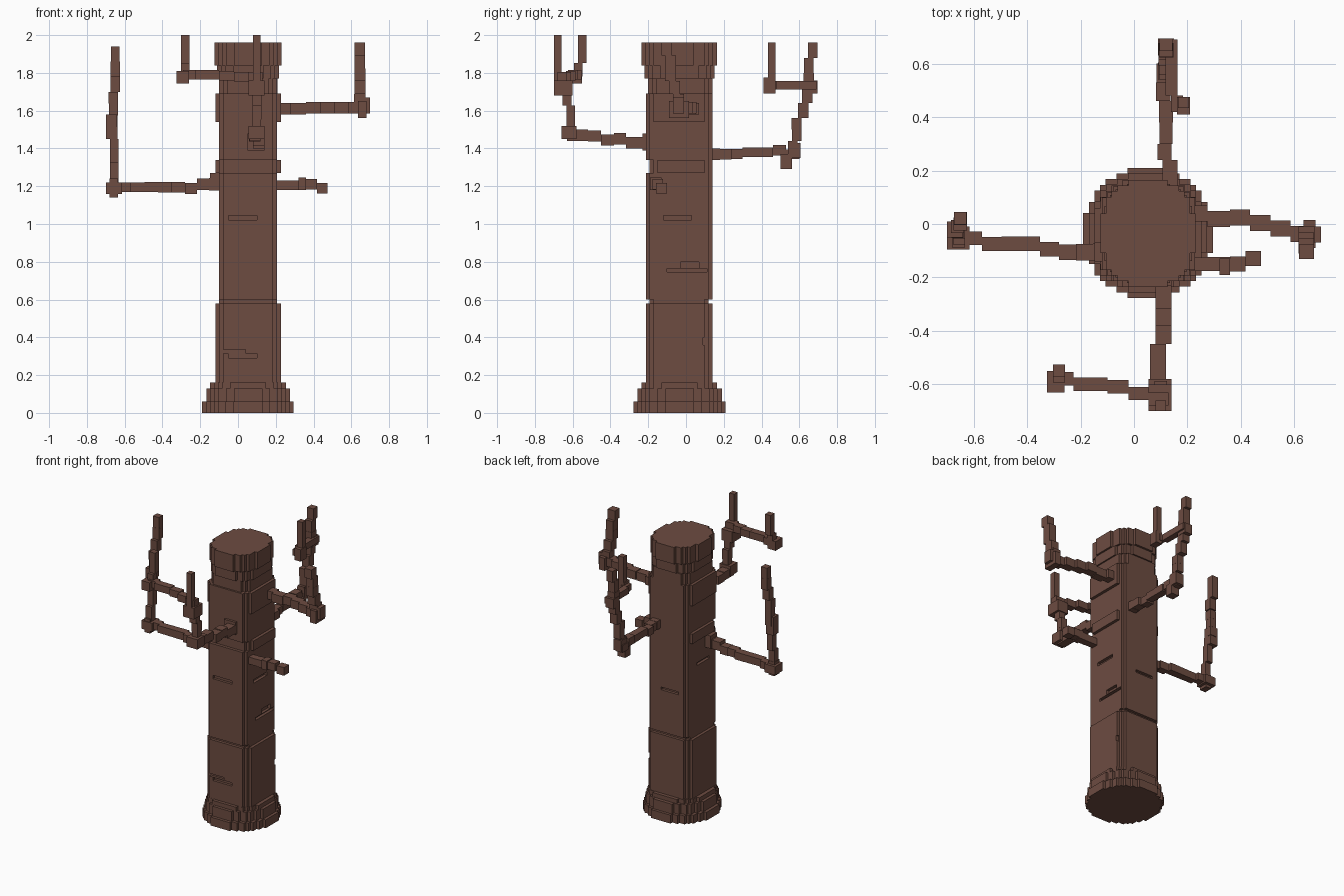
import bpy, bmesh
from mathutils import Vector

V = 0.0208  # block size of the stepped style

bark = bpy.data.materials.new("brown bark")
bark.diffuse_color = (0.153, 0.072, 0.053, 1)


def finish(name, bm):
    bmesh.ops.recalc_face_normals(bm, faces=bm.faces)
    me = bpy.data.meshes.new(name)
    bm.to_mesh(me)
    bm.free()
    me.materials.append(bark)
    ob = bpy.data.objects.new(name, me)
    bpy.context.collection.objects.link(ob)
    return ob


def add_box(bm, lo, hi):
    vs = bmesh.ops.create_cube(bm, size=1)["verts"]
    lo, hi = Vector(lo), Vector(hi)
    for v in vs:
        v.co = (lo + hi) / 2 + v.co * (hi - lo)


def trunk_section(name, z0, z1, x0, x1, y0, y1, power):
    """Stepped prism: power 2 is round, higher is squarer."""
    cx, a = (x0 + x1) / 2, (x1 - x0) / 2
    n = round((y1 - y0) / V)
    left, right = [], []
    last = None
    for j in range(n):
        t = abs((j + 0.5) / n * 2 - 1)
        w = a * (1 - t ** power) ** (1 / power)
        w = a - round((a - w) / V) * V
        ya, yb = y0 + (y1 - y0) * j / n, y0 + (y1 - y0) * (j + 1) / n
        if last is not None and abs(last - w) < 1e-6:
            right[-1], left[-1] = (cx + w, yb), (cx - w, yb)
        else:
            right += [(cx + w, ya), (cx + w, yb)]
            left += [(cx - w, ya), (cx - w, yb)]
        last = w
    bm = bmesh.new()
    f = bm.faces.new([bm.verts.new((x, y, z0)) for x, y in right + left[::-1]])
    ext = bmesh.ops.extrude_face_region(bm, geom=[f], use_keep_orig=True)["geom"]
    for v in ext:
        if isinstance(v, bmesh.types.BMVert):
            v.co.z = z1
    return finish(name, bm)


def snap(v):
    return round(v / V) * V


def branch(name, paths, knots):
    """Stepped limbs along paths of (x, y, z, thickness), with elbow knots."""
    bm = bmesh.new()
    for path in paths:
        for p, q in zip(path, path[1:]):
            a, b = Vector(p[:3]), Vector(q[:3])
            d = b - a
            ax = max(range(3), key=lambda i: abs(d[i]))
            n = max(1, round(abs(d[ax]) / 0.07))
            for i in range(n):
                s, e = a + d * (i / n), a + d * ((i + 1) / n)
                m = (s + e) / 2
                h = (p[3] + (q[3] - p[3]) * i / n) / 2
                c = [snap(m[k] - a[k]) + a[k] for k in range(3)]
                lo, hi = [k - h for k in c], [k + h for k in c]
                lo[ax], hi[ax] = min(s[ax], e[ax]), max(s[ax], e[ax])
                add_box(bm, lo, hi)
    for k in knots:
        add_box(bm, k[0::2], k[1::2])
    return finish(name, bm)


# Trunk: round flared foot, squarish shaft with collars, round top
trunk_section("foot_lower", 0, .06, -.19, .295, -.277, .21, 2)
trunk_section("foot_middle", .06, .13, -.168, .274, -.256, .19, 2.2)
trunk_section("foot_upper", .13, .16, -.147, .253, -.235, .165, 2.6)
lower = trunk_section("trunk_lower", .16, .58, -.12, .228, -.213, .14, 5)
trunk_section("trunk_seam", .58, .60, -.10, .207, -.192, .12, 6)
middle = trunk_section("trunk_middle", .60, 1.27, -.10, .207, -.213, .14, 6)
trunk_section("trunk_collar_low", 1.27, 1.34, -.12, .228, -.192, .14, 5)
trunk_section("trunk_upper", 1.34, 1.54, -.10, .207, -.213, .14, 6)
trunk_section("trunk_collar_high", 1.54, 1.69, -.12, .228, -.213, .14, 5)
trunk_section("trunk_neck", 1.69, 1.77, -.10, .207, -.2, .14, 5)
trunk_section("crown_lower", 1.77, 1.84, -.11, .217, -.22, .15, 3)
trunk_section("crown_top", 1.84, 1.96, -.125, .23, -.235, .165, 2.3)


# Bark grooves, one block deep
def grooves(ob, boxes):
    bm = bmesh.new()
    for b in boxes:
        add_box(bm, b[0::2], b[1::2])
    cutter = finish(ob.name + "_groove_cutter", bm)
    cutter.hide_render = True
    cutter.hide_viewport = True
    mod = ob.modifiers.new("grooves", "BOOLEAN")
    mod.operation, mod.object, mod.solver = "DIFFERENCE", cutter, "EXACT"


grooves(lower, [(-.12, .04, -.3, -.194, .315, .335),
                (-.05, .10, -.3, -.194, .29, .314),
                (.209, .3, .09, .12, .36, .40)])
grooves(middle, [(-.05, .10, -.3, -.194, 1.02, 1.045),
                 (.186, .3, -.10, .11, .745, .765),
                 (.186, .3, -.03, .07, .766, .80),
                 (.186, .3, -.12, .03, 1.02, 1.045),
                 (-.3, -.08, -.12, .02, 1.08, 1.10),
                 (-.04, .10, .12, .3, .90, .92)])

# Left limb with a tall upright
branch("left_branch",
       [[(-.09, -.105, 1.21, .065), (-.28, -.095, 1.195, .055),
         (-.64, -.06, 1.185, .05)],
        [(-.655, -.055, 1.2, .045), (-.66, -.03, 1.45, .045),
         (-.65, .0, 1.7, .05), (-.655, .03, 1.94, .045)]],
       [(-.70, -.615, -.095, -.01, 1.16, 1.22), (-.70, -.64, -.05, .01, 1.45, 1.58),
        (-.68, -.635, -.09, -.03, 1.14, 1.24), (-.147, -.09, -.14, -.07, 1.18, 1.27)])

# Right limb with an upright
branch("right_branch",
       [[(.19, .04, 1.61, .06), (.36, .025, 1.615, .06), (.66, -.045, 1.615, .06)],
        [(.645, -.04, 1.62, .06), (.645, -.11, 1.96, .055)]],
       [(.615, .70, -.07, -.01, 1.585, 1.67), (.635, .68, -.09, .015, 1.56, 1.65)])

# Short broken stub on the right
branch("right_stub",
       [[(.19, -.15, 1.205, .05), (.36, -.15, 1.21, .055), (.475, -.13, 1.195, .06)]],
       [(.32, .36, -.19, -.13, 1.18, 1.245)])

# Front limb, forking into a prong and a sideways arm
branch("front_branch",
       [[(.11, -.19, 1.43, .06), (.11, -.38, 1.445, .06), (.09, -.52, 1.47, .06),
         (.10, -.63, 1.48, .06)],
        [(.10, -.61, 1.48, .045), (.11, -.63, 1.70, .05)],
        [(.10, -.68, 1.70, .04), (.10, -.68, 2.0, .04)],
        [(.13, -.655, 1.78, .05), (-.02, -.63, 1.785, .05), (-.10, -.60, 1.79, .05),
         (-.29, -.585, 1.785, .05)],
        [(-.28, -.57, 1.78, .045), (-.28, -.545, 2.0, .045)]],
       [(.055, .14, -.66, -.58, 1.45, 1.52), (.055, .14, -.70, -.60, 1.68, 1.76),
        (-.325, -.26, -.63, -.55, 1.745, 1.81), (.05, .14, -.23, -.19, 1.39, 1.48)])

# Back limb, rising outward and folding back into a second prong
branch("back_branch",
       [[(.135, .12, 1.37, .06), (.12, .30, 1.38, .05), (.11, .46, 1.39, .055),
         (.12, .60, 1.375, .05)],
        [(.12, .565, 1.38, .05), (.12, .60, 1.56, .055), (.12, .65, 1.72, .055),
         (.11, .67, 1.96, .045)],
        [(.14, .69, 1.735, .045), (.14, .54, 1.735, .045), (.18, .42, 1.735, .045)],
        [(.185, .455, 1.72, .04), (.185, .455, 1.96, .04)]],
       [(.09, .15, .50, .56, 1.29, 1.37), (.09, .15, .54, .605, 1.35, 1.43),
        (.16, .21, .41, .475, 1.69, 1.775), (.09, .15, .63, .695, 1.69, 1.76)])
